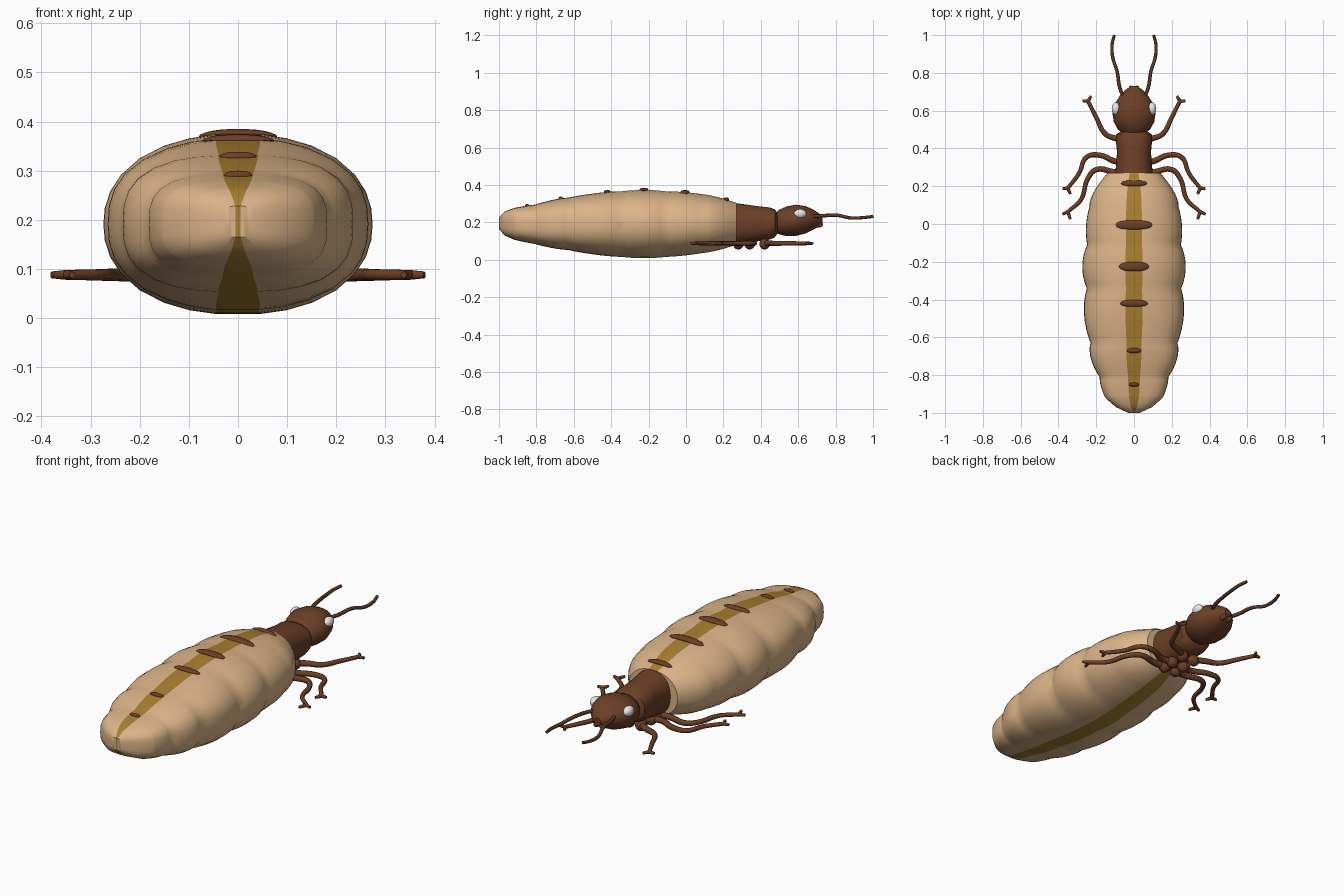
import bpy, bmesh, math
from mathutils import Matrix

cube = bpy.data.objects.get("Cube")
if cube:
    bpy.data.objects.remove(cube)


def material(name, rgb):
    mat = bpy.data.materials.new(name)
    mat.use_nodes = True
    mat.diffuse_color = (*rgb, 1)
    mat.node_tree.nodes["Principled BSDF"].inputs["Base Color"].default_value = (*rgb, 1)
    return mat


TAN = material("tan", (.72, .46, .25))
OCHRE = material("ochre", (.40, .215, .03))
BROWN = material("brown", (.15, .05, .02))
DARK = material("dark_brown", (.11, .04, .018))
WHITE = material("eye_white", (.8, .8, .8))


def smooth(obj, degrees=35):
    bpy.ops.object.select_all(action='DESELECT')
    obj.select_set(True)
    bpy.context.view_layer.objects.active = obj
    bpy.ops.object.shade_smooth_by_angle(angle=math.radians(degrees))


def finish(bm, name, *mats):
    bmesh.ops.recalc_face_normals(bm, faces=bm.faces)
    mesh = bpy.data.meshes.new(name)
    bm.to_mesh(mesh)
    bm.free()
    obj = bpy.data.objects.new(name, mesh)
    bpy.context.collection.objects.link(obj)
    for mat in mats:
        mesh.materials.append(mat)
    smooth(obj)
    return obj


# Half-width fractions shared by every body cross-section
HALF = [.17, .36, .55, .73, .87, .95, .99, 1]
ACROSS = [-u for u in reversed(HALF)] + HALF
COUNT = 2 * len(ACROSS) - 2


def rise(u, power):
    return max(0, 1 - abs(u) ** power) ** (1 / power)


def loft(name, stations, *mats):
    """Skin rounded sections given as (y, half width, top, bottom, power)."""
    bm = bmesh.new()
    rings = []
    for y, w, top, bot, power in stations:
        mid, half = (top + bot) / 2, (top - bot) / 2
        upper = [(u * w, y, mid + half * rise(u, power)) for u in ACROSS]
        lower = [(u * w, y, mid - half * rise(u, power)) for u in ACROSS[-2:0:-1]]
        rings.append([bm.verts.new(p) for p in upper + lower])
    stripe = (len(HALF) - 1, COUNT - len(HALF))
    for a, b in zip(rings, rings[1:]):
        for i in range(COUNT):
            j = (i + 1) % COUNT
            face = bm.faces.new((a[i], a[j], b[j], b[i]))
            face.material_index = int(len(mats) > 1 and i in stripe)
    for ring in (rings[0], rings[-1]):
        for i in range(len(ACROSS) - 1):
            corners = (i, i + 1, COUNT - i - 1, (COUNT - i) % COUNT)
            face = bm.faces.new([ring[k] for k in dict.fromkeys(corners)])
            face.material_index = int(len(mats) > 1 and i == stripe[0])
    return finish(bm, name, *mats)


# Abdomen: seams as (y, half width, top, bottom, swelling of the segment behind)
SEAMS = [(.27, .14, .305, .08, .1), (.09, .236, .352, .035, .05),
         (-.11, .248, .368, .014, .1), (-.34, .25, .368, .014, .1),
         (-.63, .23, .333, .052, .1), (-.81, .182, .295, .085, .04),
         (-.92, .152, .277, .108, 0), (-.97, .095, .258, .13, 0),
         (-1, .03, .228, .165, 0)]


def section(y):
    for a, b in zip(SEAMS, SEAMS[1:]):
        if y >= b[0] - 1e-6:
            break
    t = min(1, max(0, (y - a[0]) / (b[0] - a[0])))
    w, top, bot = (p + (q - p) * t for p, q in zip(a[1:4], b[1:4]))
    swell = a[4] * max(0, math.sin(math.pi * t)) ** .8
    mid, half = (top + bot) / 2, (top - bot) / 2 * (1 + .4 * swell)
    power = 2.2 + max(0, -y - .3) * 1.6
    return y, w * (1 + swell), mid + half, mid - half, power


stations = []
for a, b in zip(SEAMS, SEAMS[1:]):
    steps = 8 if a[4] else 2
    stations += [section(a[0] + (b[0] - a[0]) * k / steps) for k in range(steps)]
stations.append(section(-1))
loft("abdomen", stations, TAN, OCHRE)

# Raised bars wrapped over the back, as (y, half width, half length)
for y, wide, deep in [(.215, .07, .016), (-.005, .098, .024), (-.225, .08, .024),
                      (-.42, .073, .018), (-.67, .037, .013), (-.85, .028, .01)]:
    bm = bmesh.new()
    bmesh.ops.create_uvsphere(bm, u_segments=24, v_segments=10, radius=1)
    _, w, top, bot, power = section(y)
    for v in bm.verts:
        x = wide * math.copysign(abs(v.co.x) ** .7, v.co.x)
        surface = (top + bot) / 2 + (top - bot) / 2 * rise(x / w, power)
        v.co = (x, y + deep * v.co.y, surface + .01 * v.co.z)
    finish(bm, "back_bar", BROWN)

# Thorax and head
loft("thorax", [(y, w, t, b, 2.3) for y, w, t, b in [
    (.25, .1, .305, .08), (.28, .098, .302, .083), (.38, .09, .288, .098),
    (.45, .097, .28, .108), (.475, .094, .27, .12), (.49, .07, .25, .14)]], BROWN)
loft("head", [(y, w, t, b, 2) for y, w, t, b in [
    (.47, .05, .245, .15), (.5, .085, .27, .135), (.54, .107, .287, .125),
    (.59, .115, .296, .127), (.64, .1, .288, .14), (.68, .074, .27, .16),
    (.71, .045, .25, .175), (.73, .018, .23, .19)]], BROWN)


def ellipsoid(name, centre, radii, mat):
    bm = bmesh.new()
    matrix = Matrix.Translation(centre) @ Matrix.Diagonal((*radii, 1))
    bmesh.ops.create_uvsphere(bm, u_segments=20, v_segments=12, radius=1, matrix=matrix)
    finish(bm, name, mat)


def tube(name, points, radii, mat):
    """Smooth tapered limb through the points."""
    curve = bpy.data.curves.new(name, 'CURVE')
    curve.dimensions = '3D'
    curve.bevel_depth = 1
    curve.bevel_resolution = 2
    curve.resolution_u = 5
    curve.use_fill_caps = True
    spline = curve.splines.new('BEZIER')
    spline.bezier_points.add(len(points) - 1)
    for k, (p, co) in enumerate(zip(spline.bezier_points, points)):
        p.co = co
        p.radius = radii[0] + (radii[1] - radii[0]) * k / (len(points) - 1)
        p.handle_left_type = p.handle_right_type = 'AUTO'
    curve.materials.append(mat)
    obj = bpy.data.objects.new(name, curve)
    bpy.context.collection.objects.link(obj)
    bpy.ops.object.select_all(action='DESELECT')
    obj.select_set(True)
    bpy.context.view_layer.objects.active = obj
    bpy.ops.object.convert(target='MESH')
    smooth(bpy.context.object, 50)


# Leg paths seen from above, and the two claw tips of each
LEGS = {
    "front_leg": ([(.03, .42), (.09, .45), (.15, .475), (.2, .565), (.243, .65)],
                  [(.272, .652), (.227, .678)]),
    "middle_leg": ([(.03, .34), (.09, .33), (.18, .364), (.25, .355), (.29, .27), (.35, .19)],
                   [(.378, .187), (.337, .158)]),
    "hind_leg": ([(.03, .28), (.1, .275), (.2, .288), (.245, .24), (.28, .13), (.35, .065)],
                 [(.379, .052), (.337, .025)])}
ANTENNA = [(.055, .67, .232), (.075, .72, .235), (.09, .81, .238), (.112, .88, .224),
           (.116, .95, .226), (.104, 1, .232)]

for side, s in (("left", 1), ("right", -1)):
    for leg, (path, claws) in LEGS.items():
        name = side + "_" + leg
        tube(name, [(s * x, y, .088) for x, y in path], (.017, .01), BROWN)
        for claw in claws:
            ends = (path[-1], claw)
            tube(name + "_claw", [(s * x, y, .088) for x, y in ends], (.01, .007), BROWN)
        ellipsoid(name + "_hip", (s * .035, path[0][1], .085), (.03, .028, .03), BROWN)
    tube(side + "_antenna", [(s * x, y, z) for x, y, z in ANTENNA], (.01, .008), DARK)
    ellipsoid(side + "_eye", (s * .095, .61, .246), (.023, .034, .025), WHITE)
    ellipsoid(side + "_jaw", (s * .017, .705, .188), (.015, .028, .016), BROWN)
